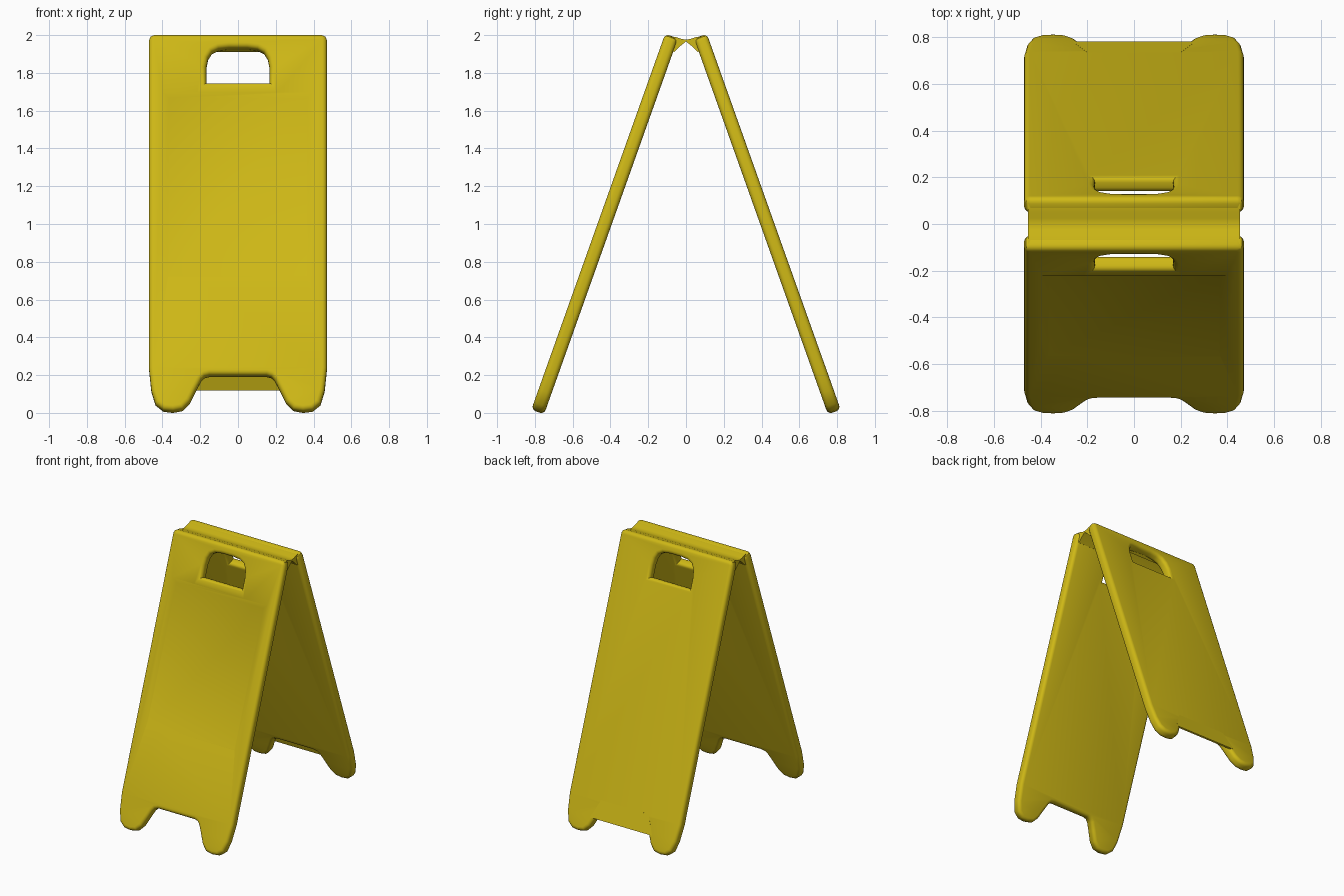
import bpy, bmesh, math
from mathutils import Matrix, Vector

if "Cube" in bpy.data.objects:
    bpy.data.objects.remove(bpy.data.objects["Cube"])

TILT = math.radians(19.6)
BEV, FLAT = 0.025, 0.011          # rounded edge radius, half of the flat thickness
OUT = BEV + FLAT                  # distance from mid-plane to a face

yellow = bpy.data.materials.new("yellow_plastic")
yellow.diffuse_color = (0.62, 0.48, 0.008, 1)
yellow.use_nodes = True
yellow.node_tree.nodes["Principled BSDF"].inputs["Base Color"].default_value = yellow.diffuse_color

# local x = width, local y = up the slope, local z = outward normal
FRONT = Matrix.Translation((0, -0.785, 0.005)) @ Matrix.Rotation(math.pi / 2 - TILT, 4, 'X')
BACK = Matrix.Rotation(math.pi, 4, 'Z') @ FRONT


def mirrored(half):
    return half + [(-x, y) for x, y in reversed(half)]


def add_object(name, mesh, matrix=Matrix()):
    mesh.transform(matrix)
    ob = bpy.data.objects.new(name, mesh)
    bpy.context.collection.objects.link(ob)
    mesh.materials.clear()
    mesh.materials.append(yellow)
    return ob


def hull(points):
    bm = bmesh.new()
    for p in points:
        bm.verts.new(p)
    bmesh.ops.convex_hull(bm, input=bm.verts)
    bmesh.ops.recalc_face_normals(bm, faces=bm.faces)
    me = bpy.data.meshes.new("hull")
    bm.to_mesh(me)
    bm.free()
    return me


def smooth(ob, angle=35):
    bpy.ops.object.select_all(action='DESELECT')
    ob.select_set(True)
    bpy.context.view_layer.objects.active = ob
    bpy.ops.object.shade_smooth_by_angle(angle=math.radians(angle))


# face outlines (the rounded edge grows outward from these)
OUTLINE = mirrored([(0.439, 2.087), (0.444, 2.085), (0.446, 2.08), (0.446, 0.24),
                    (0.434, 0.12), (0.415, 0.055), (0.385, 0.03), (0.345, 0.025),
                    (0.305, 0.033), (0.275, 0.065), (0.245, 0.13), (0.215, 0.19),
                    (0.19, 0.216), (0.155, 0.226)])
HANDLE = mirrored([(0.193, 1.816), (0.193, 1.93), (0.182, 1.99), (0.155, 2.035),
                   (0.11, 2.058), (0.05, 2.065)])


def panel_mesh():
    cu = bpy.data.curves.new("panel_profile", 'CURVE')
    cu.dimensions = '2D'
    cu.fill_mode = 'BOTH'
    cu.extrude, cu.bevel_depth, cu.bevel_resolution = FLAT, BEV, 3
    for pts in (OUTLINE, HANDLE):
        sp = cu.splines.new('POLY')
        sp.points.add(len(pts) - 1)
        for p, (x, y) in zip(sp.points, pts):
            p.co = (x, y, 0, 1)
        sp.use_cyclic_u = True
    ob = bpy.data.objects.new("panel_profile", cu)
    bpy.context.collection.objects.link(ob)
    bpy.context.view_layer.update()
    dg = bpy.context.evaluated_depsgraph_get()
    me = bpy.data.meshes.new_from_object(ob.evaluated_get(dg))
    bpy.data.objects.remove(ob)
    bm = bmesh.new()
    bm.from_mesh(me)
    bmesh.ops.remove_doubles(bm, verts=bm.verts, dist=1e-5)
    bmesh.ops.recalc_face_normals(bm, faces=bm.faces)
    bm.to_mesh(me)
    bm.free()
    return me


# two leaning panels
front = add_object("front_panel", panel_mesh(), FRONT)
back = add_object("back_panel", panel_mesh(), BACK)

# shallow sign recess in the front, fading out downward
cutter = add_object("recess_cutter", hull(
    [(s * x, y, z) for s in (-1, 1) for x, y, z in (
        (0.41, 0.72, OUT + 0.006), (0.41, 1.795, OUT + 0.006),
        (0.365, 0.75, OUT - 0.001), (0.365, 1.755, OUT - 0.015))]), FRONT)
cutter.hide_render = True
mod = front.modifiers.new("recess", 'BOOLEAN')
mod.operation, mod.solver, mod.object = 'DIFFERENCE', 'EXACT', cutter
bpy.context.view_layer.objects.active = front
bpy.ops.object.modifier_apply(modifier=mod.name)
bpy.data.objects.remove(cutter)

# thin outer skin closing part of the back panel's arch
add_object("back_arch_skin", hull(
    [(s * x, y, z) for s in (-1, 1) for x, y in ((0.262, 0.112), (0.2, 0.25))
     for z in (OUT - 0.012, OUT + 0.0002)]), BACK)

# flexible hinge joining the panel tops
top = [(0.085, 1.994), (0.05, 1.989), (0.025, 1.98)]
low = [(0.03, 1.942), (0.062, 1.91), (0.085, 1.925)]
profile = top + [(0, 1.976)] + [(-y, z) for y, z in reversed(top)] \
    + [(-y, z) for y, z in reversed(low)] + [(0, 1.966)] + low
bm = bmesh.new()
face = bm.faces.new([bm.verts.new((-0.455, y, z)) for y, z in profile])
ext = bmesh.ops.extrude_face_region(bm, geom=[face])
bmesh.ops.translate(bm, vec=Vector((0.91, 0, 0)),
                    verts=[g for g in ext["geom"] if isinstance(g, bmesh.types.BMVert)])
bmesh.ops.recalc_face_normals(bm, faces=bm.faces)
me = bpy.data.meshes.new("hinge")
bm.to_mesh(me)
bm.free()
hinge = add_object("hinge", me)

for ob in (front, back, hinge):
    smooth(ob)
